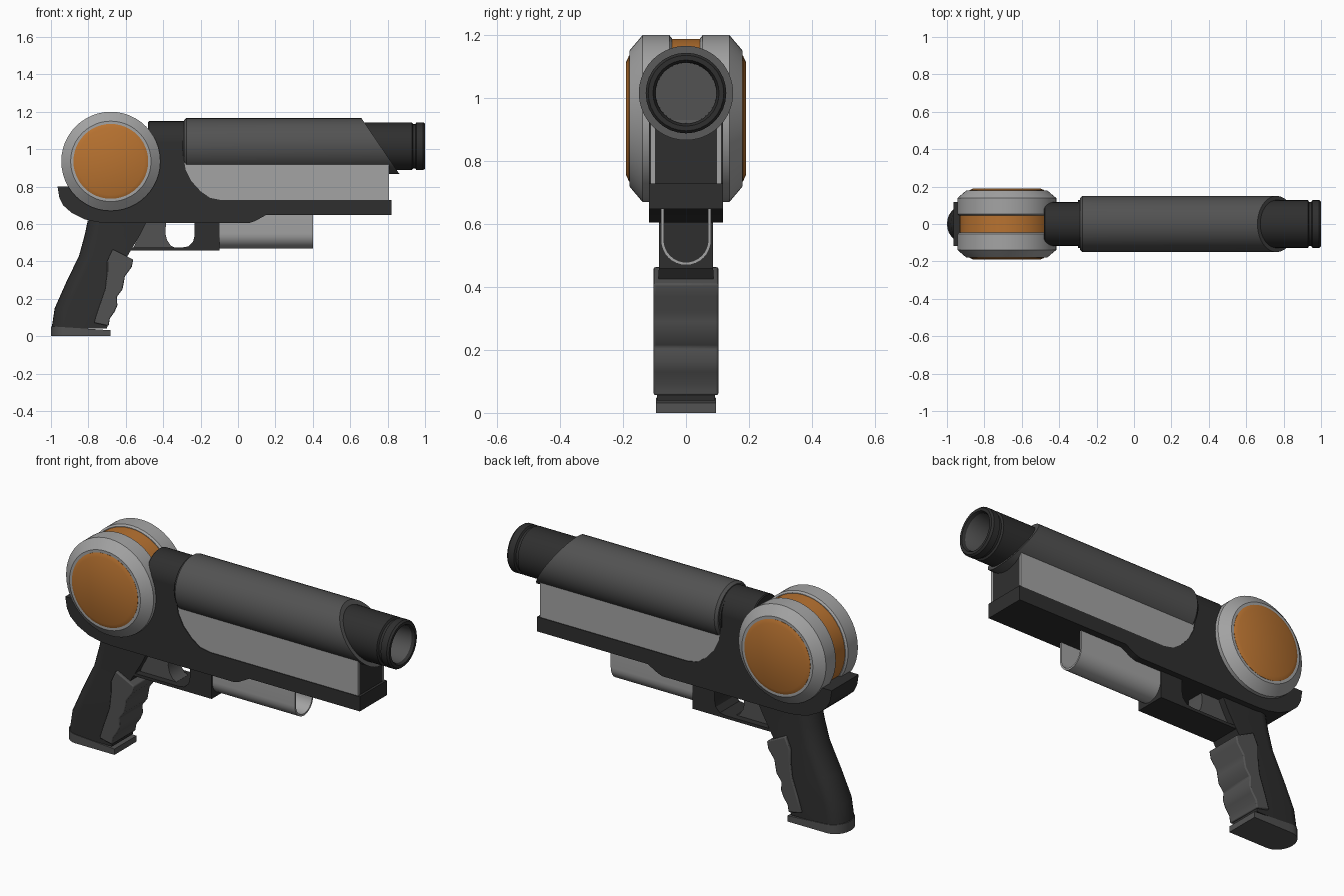
import bpy, bmesh, math

cube = bpy.data.objects.get("Cube")
if cube:
    bpy.data.objects.remove(cube, do_unlink=True)


def material(name, rgb):
    m = bpy.data.materials.new(name)
    m.use_nodes = True
    m.diffuse_color = (*rgb, 1)
    m.node_tree.nodes["Principled BSDF"].inputs["Base Color"].default_value = (*rgb, 1)
    return m


DARK = material("charcoal", (0.028, 0.028, 0.028))
MID = material("dark grey", (0.085, 0.085, 0.085))
SILVER = material("silver", (0.37, 0.37, 0.37))
ORANGE = material("orange", (0.48, 0.17, 0.03))


def loft(name, rings, mat, bevel=0):
    """Join equal rings of points into a closed, capped solid."""
    bm = bmesh.new()
    vs = [[bm.verts.new(p) for p in ring] for ring in rings]
    n = len(vs[0])
    for a, b in zip(vs, vs[1:]):
        for i in range(n):
            j = (i + 1) % n
            bm.faces.new((a[i], a[j], b[j], b[i]))
    bm.faces.new(vs[0])
    bm.faces.new(vs[-1])
    bmesh.ops.recalc_face_normals(bm, faces=bm.faces)
    me = bpy.data.meshes.new(name)
    bm.to_mesh(me)
    bm.free()
    me.materials.append(mat)
    ob = bpy.data.objects.new(name, me)
    bpy.context.collection.objects.link(ob)
    bpy.ops.object.select_all(action='DESELECT')
    ob.select_set(True)
    bpy.context.view_layer.objects.active = ob
    bpy.ops.object.shade_smooth_by_angle(angle=math.radians(30))
    if bevel:
        mod = ob.modifiers.new("Bevel", 'BEVEL')
        mod.width, mod.segments, mod.limit_method = bevel, 2, 'ANGLE'
    return ob


def prism(name, outline, y0, y1, mat, bevel=0):
    """Side outline (x, z) pushed from y0 to y1."""
    return loft(name, [[(x, y, z) for x, z in outline] for y in (y0, y1)], mat, bevel)


def rect(x0, x1, z0, z1):
    return [(x0, z0), (x1, z0), (x1, z1), (x0, z1)]


def circle(r, n):
    return [(r * math.cos(2 * math.pi * i / n), r * math.sin(2 * math.pi * i / n)) for i in range(n)]


def lathe_x(name, profile, z, mat, n=32):
    return loft(name, [[(x, a, z + b) for a, b in circle(r, n)] for x, r in profile], mat)


def lathe_y(name, profile, x, z, mat, n=48):
    return loft(name, [[(x + a, y, z + b) for a, b in circle(r, n)] for y, r in profile], mat)


# Main frame with tail, drum seat and lower rail
frame = [(-.965, .80), (-.955, .74), (-.935, .70), (-.89, .66), (-.82, .625), (-.75, .61),
         (-.69, .605), (.06, .605), (.09, .615), (.15, .648), (.82, .648), (.82, .728),
         (-.09, .728), (-.15, .74), (-.20, .775), (-.25, .83), (-.28, .89), (-.288, .94),
         (-.288, 1.033), (-.48, 1.033), (-.52, .80)]
prism("frame", frame, -.117, .117, DARK)
lathe_x("frame_top", [(-.48, .112), (-.475, .117), (-.285, .117)], 1.033, DARK)

# Barrel core and silver side plates
prism("barrel_support", rect(-.4, .806, .70, 1.0), -.1, .1, DARK)
for side, s in (("left", 1), ("right", -1)):
    prism(side + "_side_plate", rect(-.4, .807, .71, .93), s * .099, s * .113, SILVER)

# Barrel with grooved muzzle and open bore
AXIS = 1.016
barrel = lathe_x("barrel", [(-.3, .128), (.93, .128), (.936, .118), (.948, .118), (.954, .128),
                            (.99, .128), (1, .12), (1, .105), (.985, .097), (.82, .096)], AXIS, DARK)
barrel.data.materials.append(MID)
for f in barrel.data.polygons:
    c = f.center
    if c.x > .5 and math.hypot(c.y, c.z - AXIS) < .099:
        f.material_index = 1

# Shroud with its front end cut on a slant
shroud = lathe_x("barrel_shroud", [(-.29, .138), (-.276, .15), (.7, .15)], AXIS, MID, 40)
for v in shroud.data.vertices:
    if v.co.x > .5:
        v.co.x = .66 + (AXIS + .15 - v.co.z) * .68

# Drum: orange hub, two silver wheels, orange caps
DX, DZ = -.68, .935
lathe_y("drum_hub", [(-.06, .252), (.06, .252)], DX, DZ, ORANGE)
for side, s in (("left", 1), ("right", -1)):
    wheel = [(.045, .255), (.053, .265), (.138, .265), (.172, .225), (.18, .215), (.18, .1)]
    lathe_y(side + "_drum_wheel", [(s * y, r) for y, r in wheel], DX, DZ, SILVER)
    cap = [(.17, .2), (.181, .2), (.19, .18)]
    lathe_y(side + "_drum_cap", [(s * y, r) for y, r in cap], DX, DZ, ORANGE)

# Trigger guard and trigger
guard = [(-.6, .458), (-.1, .458), (-.1, .61), (-.232, .61), (-.232, .54), (-.24, .505),
         (-.265, .48), (-.3, .474), (-.6, .474)]
prism("trigger_guard", guard, -.085, .085, DARK)
trigger = [(-.56, .47), (-.33, .47), (-.36, .485), (-.38, .515), (-.388, .55), (-.385, .61), (-.5, .61)]
prism("trigger", trigger, -.05, .05, MID)

# Hollow U-shaped trough under the rail
def u_half(r):
    arc = [(r * math.cos(a), .549 + r * math.sin(a)) for a in
           [math.pi * (1 + i / 16) for i in range(17)]]
    return [(-r, .65)] + arc + [(r, .65)]

section = u_half(.08) + u_half(.07)[::-1]
loft("under_trough", [[(x, y, z) for y, z in section] for x in (-.11, .4)], SILVER)

# Grip and base: flat at the front, rounded at the back
def grip_ring(z_back, z_front, back, front, half, depth):
    pts = [(front, -half), (front, half)]
    for i in range(13):
        a = math.pi * (.5 + i / 12)
        pts.append((back + depth + depth * math.cos(a), half * math.sin(a)))
    return [(x, y, z_back + (z_front - z_back) * (x - back) / (front - back)) for x, y in pts]

levels = [(.04, -.997, -.70, .092), (.15, -.98, -.69, .092), (.285, -.92, -.66, .09),
          (.43, -.85, -.59, .087), (.54, -.82, -.525, .085), (.62, -.803, -.485, .085)]
loft("grip", [grip_ring(z, z, b, f, h, .075) for z, b, f, h in levels], DARK)
loft("grip_base", [grip_ring(0, 0, -1, -.682, .095, .08),
                   grip_ring(.053, .032, -1, -.682, .095, .08)], MID)

# Finger panel wrapped round the front of the grip
panel = [(-.67, .465), (-.56, .41), (-.568, .37), (-.605, .32), (-.61, .29), (-.618, .25),
         (-.648, .21), (-.645, .165), (-.66, .13), (-.685, .095), (-.692, .055),
         (-.77, .072), (-.745, .15), (-.71, .25), (-.7, .34), (-.70, .40)]
prism("finger_panel", panel, -.103, .103, MID, .006)
